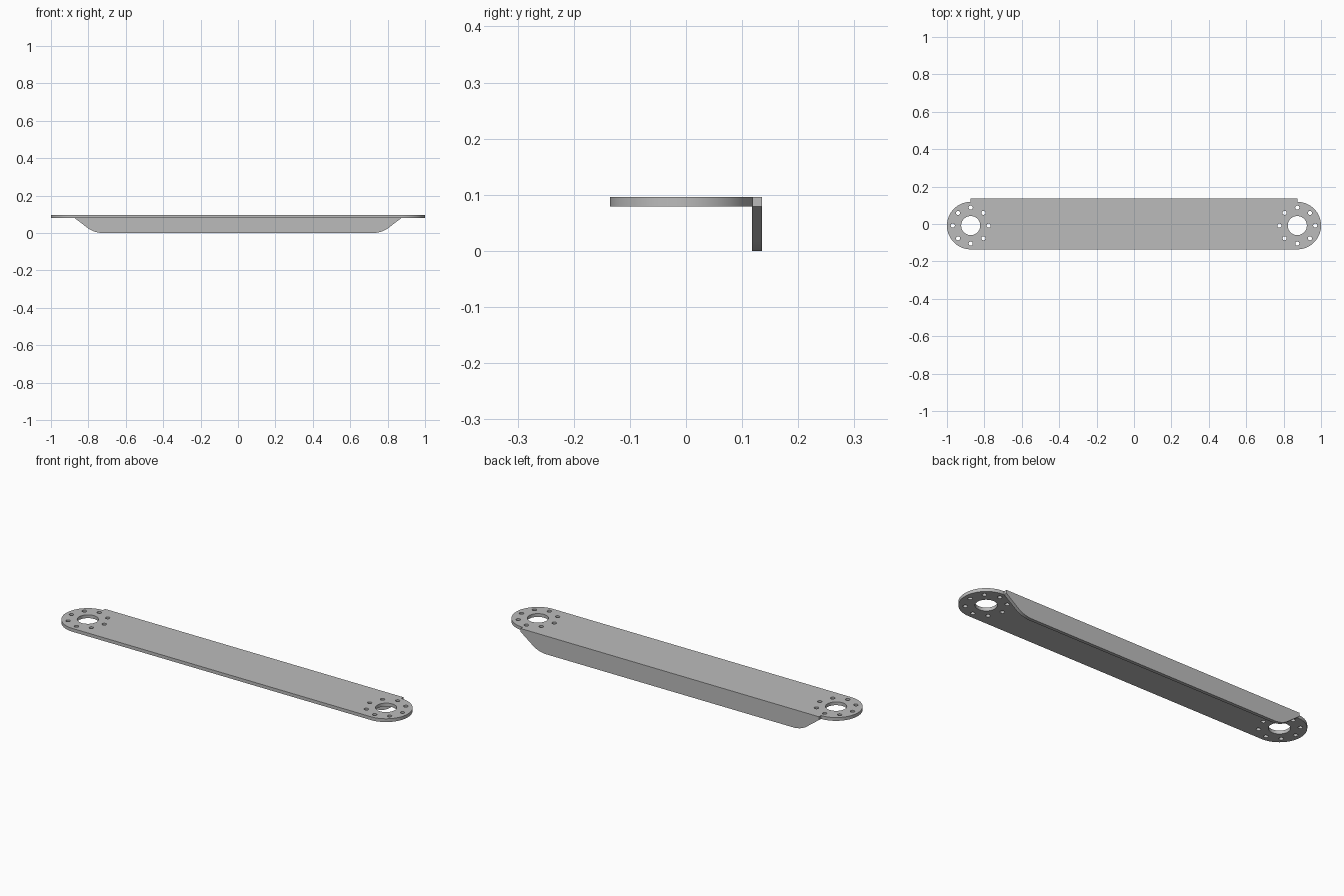
import bpy, bmesh, math
from mathutils import Vector

cube = bpy.data.objects.get("Cube")
if cube:
    bpy.data.objects.remove(cube)

END_X, MID_Y, RADIUS = 0.873, -0.0085, 0.127
HALF_DEPTH, TOP, THICK = 0.1355, 0.0965, 0.0175

steel = bpy.data.materials.new("grey metal")
steel.use_nodes = True
colour = (0.5, 0.5, 0.5, 1)
steel.diffuse_color = colour
steel.node_tree.nodes["Principled BSDF"].inputs["Base Color"].default_value = colour


def arc(cx, cy, r, start, end, steps):
    angles = [math.radians(start + (end - start) * i / steps) for i in range(steps + 1)]
    return [(cx + r * math.cos(a), cy + r * math.sin(a)) for a in angles]


def extruded(name, loops, to_3d, push):
    """Fill an outline with optional holes and extrude it into a solid."""
    bm = bmesh.new()
    for loop in loops:
        verts = [bm.verts.new(to_3d(*p)) for p in loop]
        for a, b in zip(verts, verts[1:] + verts[:1]):
            bm.edges.new((a, b))
    bmesh.ops.triangle_fill(bm, edges=bm.edges[:], use_beauty=True, use_dissolve=False)
    solid = bmesh.ops.extrude_face_region(bm, geom=bm.faces[:], use_keep_orig=True)
    moved = [g for g in solid["geom"] if isinstance(g, bmesh.types.BMVert)]
    bmesh.ops.translate(bm, verts=moved, vec=Vector(push))
    bmesh.ops.recalc_face_normals(bm, faces=bm.faces[:])
    mesh = bpy.data.meshes.new(name)
    bm.to_mesh(mesh)
    bm.free()
    mesh.materials.append(steel)
    obj = bpy.data.objects.new(name, mesh)
    bpy.context.collection.objects.link(obj)
    bpy.ops.object.select_all(action="DESELECT")
    obj.select_set(True)
    bpy.context.view_layer.objects.active = obj
    bpy.ops.object.shade_smooth_by_angle(angle=math.radians(30))
    return obj


# Round-ended plate with a bore and a ring of eight bolt holes at each end
outline = arc(END_X, MID_Y, RADIUS, -90, 90, 40) + arc(-END_X, MID_Y, RADIUS, 90, 270, 40)
loops = [outline]
for side in (-1, 1):
    cx = side * END_X
    loops.append(arc(cx, MID_Y, 0.051, 0, 360, 48)[:-1])
    for hx, hy in arc(cx, MID_Y, 0.096, 0, 360, 8)[:-1]:
        loops.append(arc(hx, hy, 0.011, 0, 360, 20)[:-1])
extruded("arm_plate", loops, lambda x, y: (x, y, TOP - THICK), (0, 0, THICK))

# Stiffening flange folded down along the back, with sloped, rounded ends
slope = math.degrees(math.atan2(0.079, 0.125))
fillet = 0.14
bend = arc(0.722, fillet, fillet, -90, -90 + slope, 10)
half = bend + [(END_X, TOP - THICK), (END_X, TOP)]
profile = half + [(-x, z) for x, z in reversed(half)]
extruded("back_flange", [profile], lambda x, z: (x, HALF_DEPTH - THICK, z), (0, THICK, 0))
